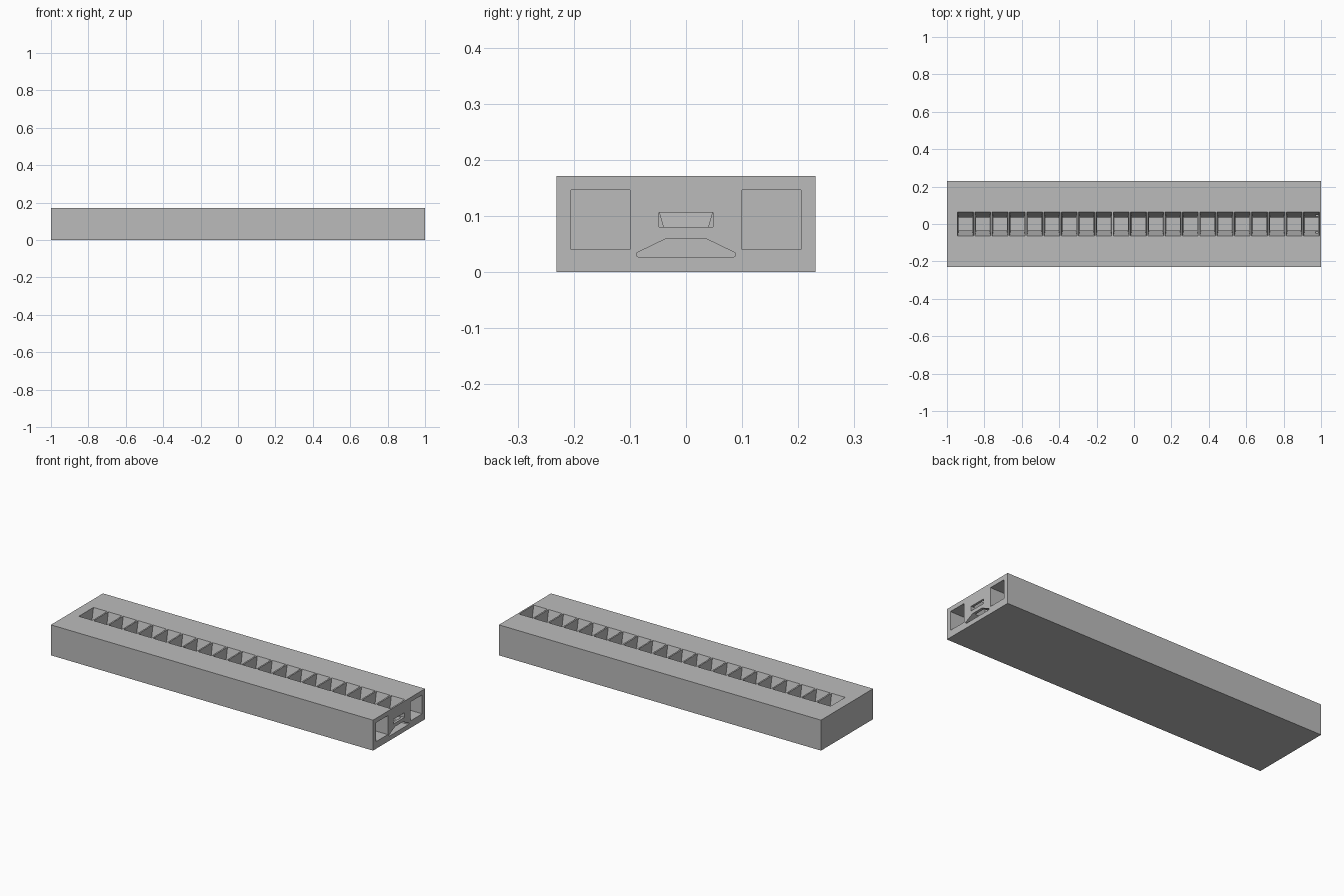
import bpy
import bmesh

LENGTH, WIDTH, HEIGHT = 2.0, 0.462, 0.171
COUNT, PITCH, FIRST_X = 21, 0.0925, -0.901

cube = bpy.data.objects.get("Cube")
if cube:
    bpy.data.objects.remove(cube, do_unlink=True)

grey = bpy.data.materials.new("plain_grey")
grey.use_nodes = True
tone = (0.5, 0.5, 0.5, 1)
grey.diffuse_color = tone
grey.node_tree.nodes["Principled BSDF"].inputs["Base Color"].default_value = tone


def loft(bm, start, end):
    """Closed solid between two rings with equal point counts."""
    a = [bm.verts.new(p) for p in start]
    b = [bm.verts.new(p) for p in end]
    bm.faces.new(a)
    bm.faces.new(b)
    for i in range(len(a)):
        j = (i + 1) % len(a)
        bm.faces.new((a[i], a[j], b[j], b[i]))


def extrude_x(bm, profile, x0, x1):
    loft(bm, [(x0, y, z) for y, z in profile], [(x1, y, z) for y, z in profile])


def rect(y0, y1, z0, z1):
    return [(y0, z0), (y1, z0), (y1, z1), (y0, z1)]


def make_object(name, bm):
    bmesh.ops.recalc_face_normals(bm, faces=bm.faces)
    mesh = bpy.data.meshes.new(name)
    bm.to_mesh(mesh)
    bm.free()
    mesh.materials.append(grey)
    obj = bpy.data.objects.new(name, mesh)
    bpy.context.collection.objects.link(obj)
    return obj


# Solid bar
bm = bmesh.new()
extrude_x(bm, rect(-WIDTH / 2, WIDTH / 2, 0, HEIGHT), -LENGTH / 2, LENGTH / 2)
bar = make_object("bar_housing", bm)

# Long channels open at the right end only: two square ones and a flared one
bm = bmesh.new()
for side in (-1, 1):
    extrude_x(bm, rect(side * 0.1, side * 0.205, 0.04, 0.146), -0.95, 1.05)
half = [(0.084, 0.026), (0.088, 0.029), (0.088, 0.034), (0.034, 0.06)]
flared = half + [(-y, z) for y, z in reversed(half)]
extrude_x(bm, flared, -0.95, 1.05)
channels = make_object("channel_cutter", bm)

# Row of tapered pockets that open into the flared channel
bm = bmesh.new()


def pocket_ring(x, z):
    t = (z - 0.06) / (HEIGHT - 0.06)
    hx, hy = 0.036 + 0.006 * t, 0.034 + 0.031 * t
    return [(x - hx, -hy, z), (x + hx, -hy, z), (x + hx, hy, z), (x - hx, hy, z)]


for i in range(COUNT):
    x = FIRST_X + i * PITCH
    loft(bm, pocket_ring(x, 0.05), pocket_ring(x, 0.18))
pockets = make_object("pocket_cutter", bm)

# Port through the end wall into the last pocket
bm = bmesh.new()
extrude_x(bm, rect(-0.048, 0.048, 0.08, 0.106), 0.97, 1.05)
port = make_object("port_cutter", bm)

# Cut everything and bake the result
for cutter in (channels, pockets, port):
    cutter.hide_render = True
    mod = bar.modifiers.new(cutter.name, "BOOLEAN")
    mod.operation = "DIFFERENCE"
    mod.solver = "EXACT"
    mod.object = cutter
bpy.context.view_layer.update()
graph = bpy.context.evaluated_depsgraph_get()
baked = bpy.data.meshes.new_from_object(bar.evaluated_get(graph))
bar.modifiers.clear()
bar.data = baked
for cutter in (channels, pockets, port):
    bpy.data.objects.remove(cutter, do_unlink=True)
